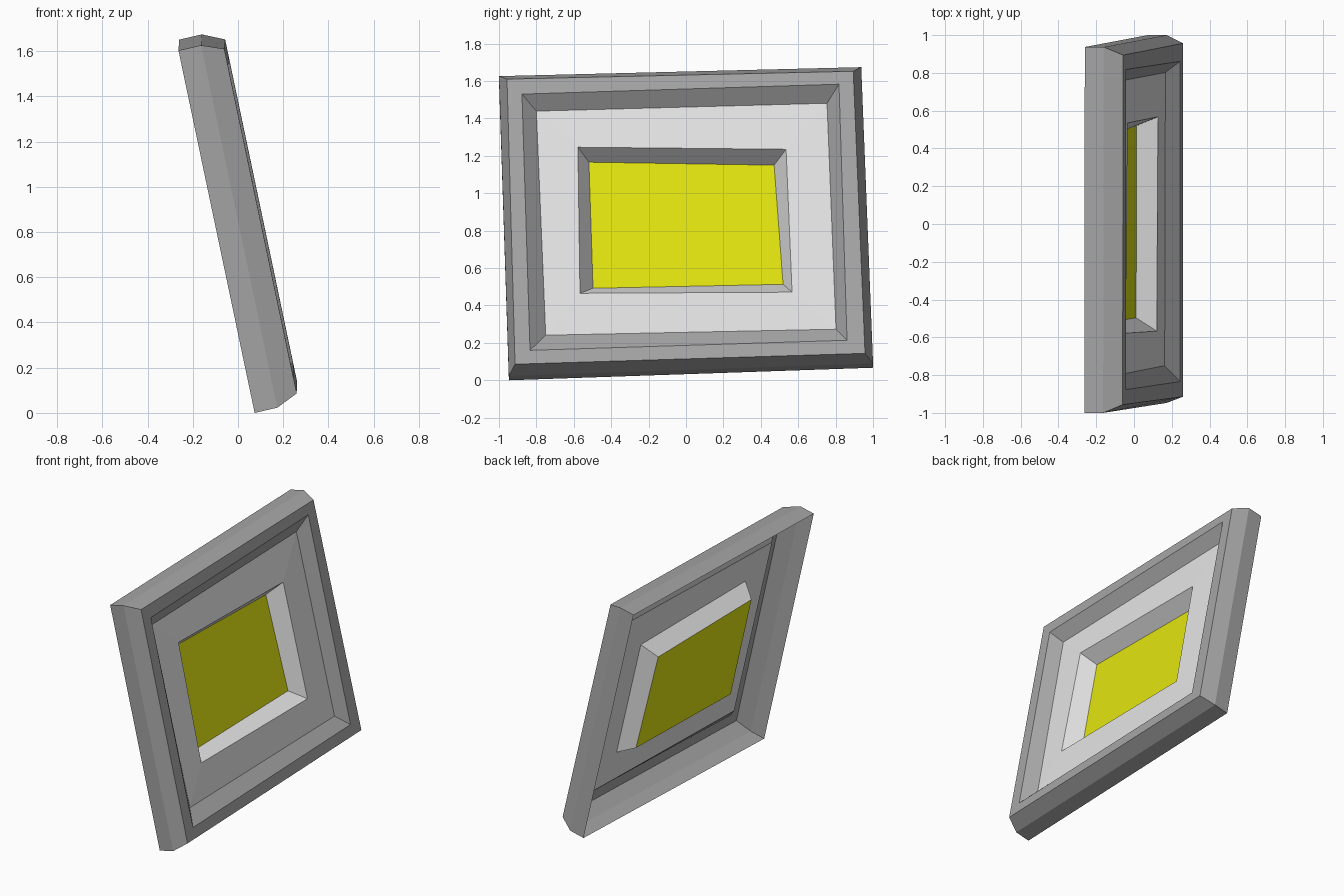
import bpy
import bmesh

cube = bpy.data.objects.get("Cube")
if cube:
    bpy.data.objects.remove(cube, do_unlink=True)

LEAN = 0.21    # x lost per unit of height
ROLL = 0.032   # sideways tilt of the horizontal edges


def material(name, colour):
    mat = bpy.data.materials.new(name)
    mat.use_nodes = True
    mat.diffuse_color = colour
    mat.node_tree.nodes["Principled BSDF"].inputs["Base Color"].default_value = colour
    return mat


def ring(depth, corners):
    """Four (y, z) corners laid on the leaning plane at the given depth."""
    return [(depth - LEAN * (z - ROLL * y), y, z) for y, z in corners]


def build(name, mat, rings, cap=False):
    """Bridge successive four-sided rings; optionally close the last one."""
    bm = bmesh.new()
    loops = [[bm.verts.new(p) for p in r] for r in rings]
    for a, b in zip(loops, loops[1:]):
        for i in range(4):
            j = (i + 1) % 4
            bm.faces.new((a[j], a[i], b[i], b[j]))
    if cap:
        bm.faces.new(loops[-1][::-1])
    mesh = bpy.data.meshes.new(name)
    bm.to_mesh(mesh)
    bm.free()
    mesh.materials.append(mat)
    obj = bpy.data.objects.new(name, mesh)
    bpy.context.collection.objects.link(obj)
    return obj


# Corner order: top near, top far, bottom far, bottom near
side = [(-1.0, 1.626), (0.937, 1.674), (1.0, 0.09), (-0.947, 0.023)]
back = [(y, z - 0.023) for y, z in side]
front_outer = [(-0.957, 1.61), (0.894, 1.652), (0.957, 0.144), (-0.914, 0.086)]
front_inner = [(-0.877, 1.53), (0.818, 1.583), (0.861, 0.214), (-0.834, 0.16)]
mat_outer = [(-0.80, 1.439), (0.754, 1.481), (0.802, 0.273), (-0.75, 0.241)]
mat_inner = [(-0.578, 1.246), (0.535, 1.235), (0.567, 0.471), (-0.567, 0.465)]
picture = [(-0.519, 1.166), (0.471, 1.15), (0.519, 0.513), (-0.497, 0.492)]

grey = material("frame grey", (0.38, 0.38, 0.38, 1))
pale = material("mount pale grey", (0.78, 0.78, 0.78, 1))
yellow = material("picture yellow", (0.77, 0.78, 0.005, 1))

panel_rim = ring(0.218, mat_outer)
picture_rim = ring(0.118, picture)

# Bevelled frame, open at the back
build("frame", grey, [ring(0.08, back), ring(0.185, side),
                      ring(0.284, front_outer), ring(0.284, front_inner),
                      panel_rim])
# Recessed mount with its sloping window
build("mount", pale, [panel_rim, ring(0.222, mat_inner), picture_rim])
# Flat picture
build("picture", yellow, [picture_rim], cap=True)
